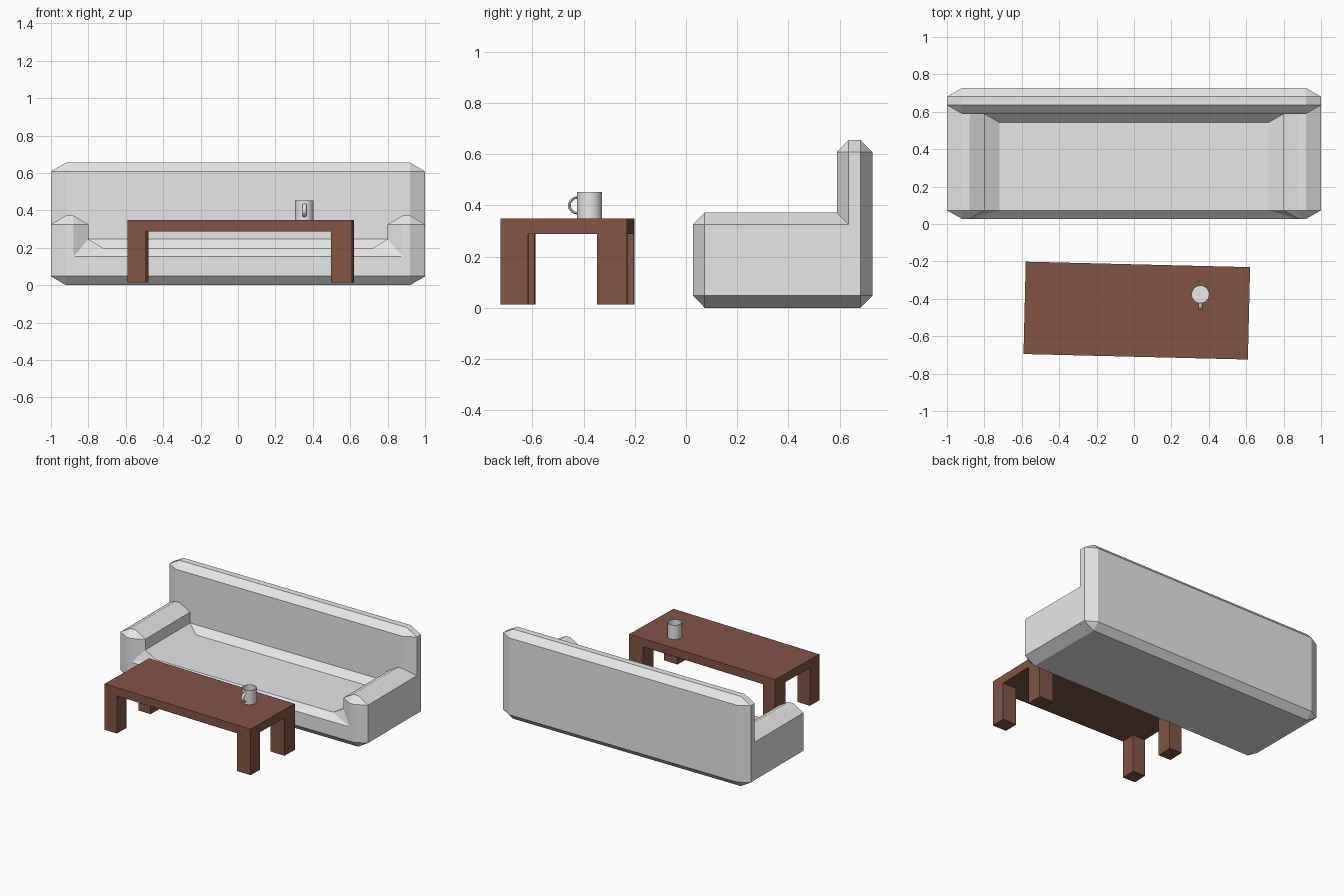
import bpy, bmesh, math
from mathutils import Matrix, Vector

cube = bpy.data.objects.get("Cube")
if cube:
    bpy.data.objects.remove(cube, do_unlink=True)


def material(name, rgb):
    m = bpy.data.materials.new(name)
    m.use_nodes = True
    m.diffuse_color = (*rgb, 1)
    m.node_tree.nodes["Principled BSDF"].inputs["Base Color"].default_value = (*rgb, 1)
    return m


grey = material("light_grey", (0.8, 0.8, 0.8))
brown = material("brown_wood", (0.22, 0.09, 0.062))


def finish(name, bm, mat, smooth=False):
    mesh = bpy.data.meshes.new(name)
    bm.to_mesh(mesh)
    bm.free()
    mesh.materials.append(mat)
    ob = bpy.data.objects.new(name, mesh)
    bpy.context.collection.objects.link(ob)
    if smooth:
        bpy.ops.object.select_all(action='DESELECT')
        ob.select_set(True)
        bpy.context.view_layer.objects.active = ob
        bpy.ops.object.shade_smooth_by_angle(angle=math.radians(40))
    return ob


def box(name, lo, hi, mat, chamfer=None):
    lo, hi = Vector(lo), Vector(hi)
    c = Vector(chamfer or (1, 1, 1))
    size = hi - lo
    bm = bmesh.new()
    bmesh.ops.create_cube(bm, size=1)
    # Bevel in stretched space so the chamfer differs per axis
    bmesh.ops.scale(bm, vec=[s / k for s, k in zip(size, c)], verts=bm.verts)
    if chamfer:
        bmesh.ops.bevel(bm, geom=bm.edges[:], offset=1, segments=1,
                        profile=0.5, affect='EDGES')
    bmesh.ops.scale(bm, vec=c, verts=bm.verts)
    bmesh.ops.translate(bm, vec=(lo + hi) / 2, verts=bm.verts)
    return finish(name, bm, mat)


# Sofa seat and arms: half cross-sections lofted from front to back, mirrored
front = [(0, .048), (.92, .048), (.92, .048), (.92, .325), (.92, .325),
         (.88, .325), (.88, .325), (.88, .152), (.88, .152), (0, .152)]
middle = [(0, 0), (.92, 0), (1, .048), (1, .325), (.92, .372),
          (.88, .372), (.8, .325), (.8, .246), (.72, .198), (0, .198)]
rear = middle[:-2] + [(.8, .246), (0, .246)]
bm = bmesh.new()
rings = [[bm.verts.new((x, y, z)) for x, z in section]
         for y, section in ((.027, front), (.073, middle), (.543, middle),
                            (.589, rear), (.635, rear))]
bm.faces.new(rings[0])
for a, b in zip(rings, rings[1:]):
    for i in range(len(a) - 1):
        bm.faces.new((a[i], b[i], b[i + 1], a[i + 1]))
bmesh.ops.remove_doubles(bm, verts=bm.verts[:], dist=0.0005)
seat = finish("sofa_seat_and_arms", bm, grey)
seat.modifiers.new("Mirror", 'MIRROR')

# Sofa backrest
box("sofa_backrest", (-1, .589, 0), (1, .727, .655), grey, (.08, .046, .047))

# Coffee table, turned slightly
place = Matrix.Translation((.015, -.463, 0)) @ Matrix.Rotation(math.radians(-1.4), 4, 'Z')
w, d = .6, .247
parts = [box("table_top", (-w, -d, .288), (w, d, .349), brown)]
for side, x0, x1 in (("right", -w, -w + .1), ("left", w - .112, w)):
    for end, y0, y1 in (("front", -d, -d + .107), ("back", d - .117, d)):
        parts.append(box(f"table_leg_{end}_{side}", (x0, y0, .013), (x1, y1, .288), brown))
for p in parts:
    p.matrix_world = place

# Mug: lathed thin-walled cup
bm = bmesh.new()
profile = [(0, 0), (.049, 0), (.049, .103), (.045, .103), (.045, .006), (0, .006)]
pts = [bm.verts.new((r, 0, z)) for r, z in profile]
edges = [bm.edges.new(pair) for pair in zip(pts, pts[1:])]
bmesh.ops.spin(bm, geom=pts + edges, cent=(0, 0, 0), axis=(0, 0, 1),
               angle=math.tau, steps=32)
bmesh.ops.remove_doubles(bm, verts=bm.verts[:], dist=0.0001)
bmesh.ops.recalc_face_normals(bm, faces=bm.faces[:])
mug = finish("mug_cup", bm, grey, True)
mug.location = (.355, -.376, .349)

# Mug handle: oval section swept through half a turn
bm = bmesh.new()
ring = [bm.verts.new((.01 * math.cos(t), 0, .031 + .005 * math.sin(t)))
        for t in (math.tau * i / 12 for i in range(12))]
loop = [bm.edges.new((ring[i - 1], ring[i])) for i in range(12)]
bmesh.ops.spin(bm, geom=ring + loop, cent=(0, 0, 0), axis=(1, 0, 0),
               angle=math.pi, steps=16)
bmesh.ops.scale(bm, vec=(1, 1.1, 1), verts=bm.verts)
bmesh.ops.recalc_face_normals(bm, faces=bm.faces[:])
handle = finish("mug_handle", bm, grey, True)
handle.location = (.355, -.421, .4)
